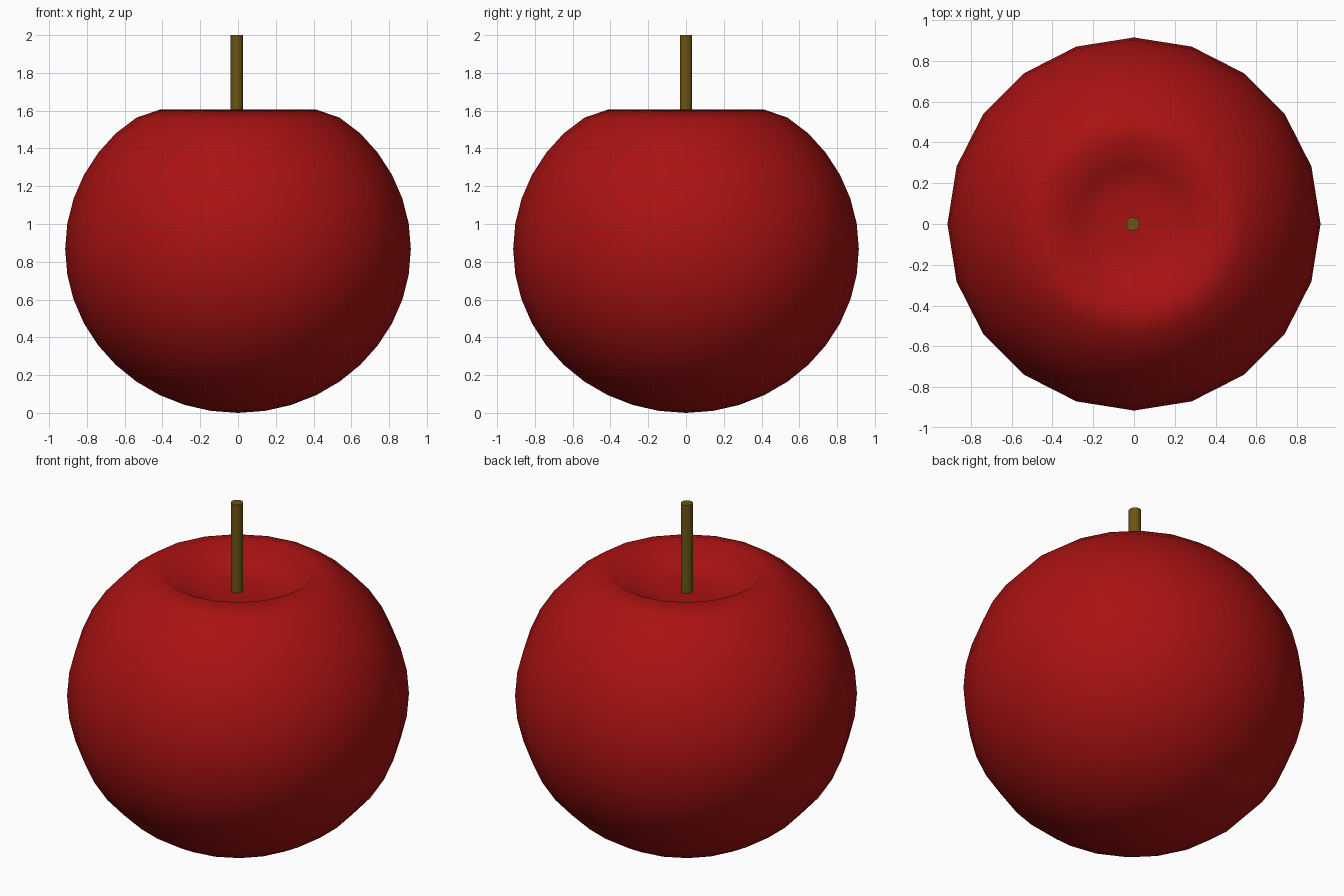
import bpy, bmesh, math

if "Cube" in bpy.data.objects:
    bpy.data.objects.remove(bpy.data.objects["Cube"])


def material(name, color):
    m = bpy.data.materials.new(name)
    m.diffuse_color = color
    m.use_nodes = True
    m.node_tree.nodes["Principled BSDF"].inputs["Base Color"].default_value = m.diffuse_color
    return m


def finish(obj, mat, angle):
    obj.data.materials.append(mat)
    bpy.ops.object.select_all(action='DESELECT')
    obj.select_set(True)
    bpy.context.view_layer.objects.active = obj
    bpy.ops.object.shade_smooth_by_angle(angle=math.radians(angle))


# Apple body: a 20-sided sphere, slightly squashed, with its top rings pushed in
RADIUS, HALF_HEIGHT = 0.915, 0.867
dimple = {0: 1.48, 9: 1.48, 18: 1.50, 27: 1.605, 36: 1.563}

bpy.ops.mesh.primitive_uv_sphere_add(segments=20, ring_count=20, radius=1)
body = bpy.context.object
body.name = "apple_body"
bm = bmesh.new()
bm.from_mesh(body.data)
for v in bm.verts:
    polar = round(math.degrees(math.acos(max(-1, min(1, v.co.z)))))
    v.co.x *= RADIUS
    v.co.y *= RADIUS
    v.co.z = dimple.get(polar, HALF_HEIGHT * (1 + v.co.z))
bm.to_mesh(body.data)
bm.free()
finish(body, material("red_skin", (0.40, 0.006, 0.006, 1)), 80)

# Stem: a thin cylinder rising out of the dimple
STEM_BOTTOM, STEM_TOP = 1.46, 2.0
bpy.ops.mesh.primitive_cylinder_add(
    vertices=20, radius=0.033, depth=STEM_TOP - STEM_BOTTOM,
    location=(-0.006, 0, (STEM_BOTTOM + STEM_TOP) / 2))
stem = bpy.context.object
stem.name = "stem"
finish(stem, material("brown_stem", (0.15, 0.09, 0.006, 1)), 40)
